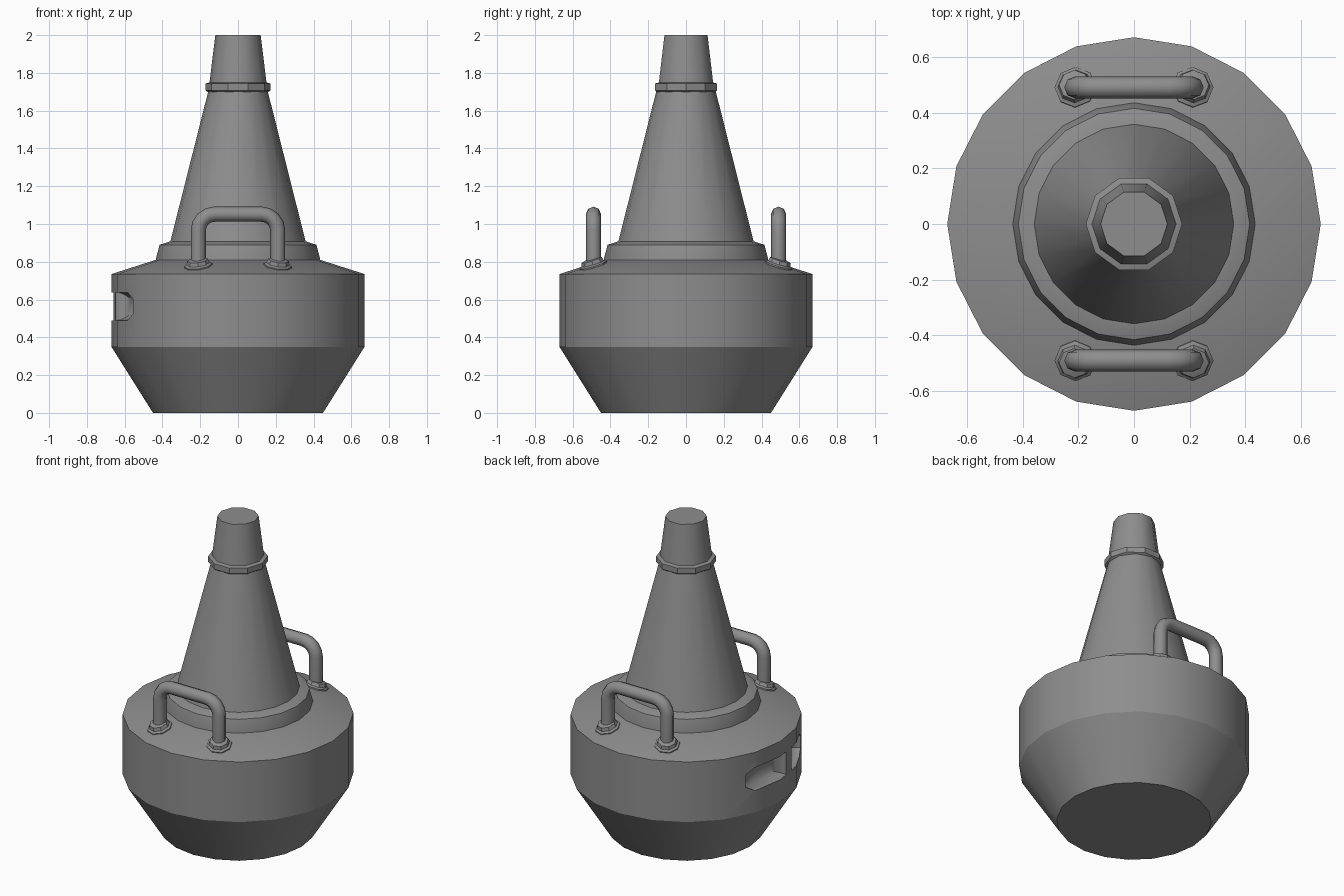
import bpy, bmesh
from math import sin, cos, pi, radians, atan2, hypot
from mathutils import Matrix

cube = bpy.data.objects.get("Cube")
if cube:
    bpy.data.objects.remove(cube, do_unlink=True)

grey = bpy.data.materials.new("painted_grey")
grey.use_nodes = True
grey.diffuse_color = (0.27, 0.27, 0.27, 1)
grey.node_tree.nodes["Principled BSDF"].inputs["Base Color"].default_value = (0.27, 0.27, 0.27, 1)


def smooth(ob, angle=30):
    bpy.ops.object.select_all(action='DESELECT')
    ob.select_set(True)
    bpy.context.view_layer.objects.active = ob
    bpy.ops.object.shade_smooth_by_angle(angle=radians(angle))


def loft(name, rings, matrix=Matrix()):
    """Skin a list of equal-length point rings and cap both ends."""
    bm = bmesh.new()
    loops = [[bm.verts.new(matrix @ Matrix.Translation(p).to_translation()) for p in ring] for ring in rings]
    n = len(loops[0])
    for a, b in zip(loops, loops[1:]):
        for i in range(n):
            j = (i + 1) % n
            bm.faces.new((a[i], a[j], b[j], b[i]))
    bm.faces.new(loops[0])
    bm.faces.new(loops[-1])
    bmesh.ops.recalc_face_normals(bm, faces=bm.faces)
    mesh = bpy.data.meshes.new(name)
    bm.to_mesh(mesh)
    bm.free()
    mesh.materials.append(grey)
    ob = bpy.data.objects.new(name, mesh)
    bpy.context.collection.objects.link(ob)
    return ob


def lathe(name, profile, sides, matrix=Matrix()):
    rings = [[(r * cos(2 * pi * i / sides), r * sin(2 * pi * i / sides), z)
              for i in range(sides)] for r, z in profile]
    return loft(name, rings, matrix)


# Float body
body = lathe("float_body", [(0.45, 0), (0.67, 0.35), (0.67, 0.735), (0.42, 0.815)], 20)


# Two bowl-shaped pockets in the side, split by an upright bar
def cut_pocket(azimuth, half, side):
    h, c = 0.074, 0.035
    outline = [(-half, -h + c), (-half + 0.06, -h), (half, -h),
               (half, h), (-half + 0.06, h), (-half, h - c)]
    levels = [(0.75, 1)] + [(0.645 - 0.065 * sin(radians(t)), cos(radians(t)))
                            for t in range(0, 80, 15)]
    rings = [[(r, side * u * s, 0.564 + v * s) for u, v in outline] for r, s in levels]
    cutter = loft("pocket_cutter", rings, Matrix.Rotation(radians(azimuth), 4, 'Z'))
    cutter.hide_render = True
    mod = body.modifiers.new("pocket", 'BOOLEAN')
    mod.operation = 'DIFFERENCE'
    mod.solver = 'EXACT'
    mod.object = cutter
    bpy.context.view_layer.objects.active = body
    bpy.ops.object.modifier_apply(modifier=mod.name)
    bpy.data.objects.remove(cutter, do_unlink=True)


cut_pocket(171.5, 0.173, 1)
cut_pocket(202.8, 0.120, -1)
smooth(body)

# Collar and tapered tower
smooth(lathe("tower_collar", [(0.435, 0.79), (0.435, 0.815), (0.415, 0.89), (0.36, 0.908)], 20))
smooth(lathe("tower_cone", [(0.36, 0.90), (0.153, 1.72)], 20))

# Neck ring and top stub
smooth(lathe("neck_ring", [(0.155, 1.695), (0.173, 1.708), (0.173, 1.743), (0.15, 1.75)], 10))
smooth(lathe("top_stub", [(0.152, 1.74), (0.12, 2.0)], 10), 40)


# Lifting handles with stepped feet that follow the sloping deck
def handle(name, y):
    x, top, bend = 0.21, 1.052, 0.085
    arc = [(x - bend + bend * cos(a), top - bend + bend * sin(a))
           for a in (i * pi / 8 for i in range(5))]
    half = [(x, 0.75)] + arc
    path = half + [(-px, pz) for px, pz in reversed(half)]
    curve = bpy.data.curves.new(name, 'CURVE')
    curve.dimensions = '3D'
    curve.bevel_depth = 0.04
    curve.bevel_resolution = 2
    curve.use_fill_caps = True
    spline = curve.splines.new('POLY')
    spline.points.add(len(path) - 1)
    for point, (px, pz) in zip(spline.points, path):
        point.co = (px, y, pz, 1)
    curve.materials.append(grey)
    ob = bpy.data.objects.new(name, curve)
    bpy.context.collection.objects.link(ob)
    bpy.ops.object.select_all(action='DESELECT')
    ob.select_set(True)
    bpy.context.view_layer.objects.active = ob
    bpy.ops.object.convert(target='MESH')
    smooth(bpy.context.view_layer.objects.active, 50)
    for fx, label in ((x, "left"), (-x, "right")):
        deck = 0.735 + 0.32 * (0.665 - hypot(fx, y))
        place = (Matrix.Translation((fx, y, deck)) @ Matrix.Rotation(atan2(y, fx), 4, 'Z')
                 @ Matrix.Rotation(radians(17.7), 4, 'Y') @ Matrix.Rotation(-atan2(y, fx), 4, 'Z'))
        smooth(lathe(f"{name}_{label}_foot",
                     [(0.075, -0.02), (0.075, 0.006), (0.062, 0.014), (0.055, 0.034), (0.04, 0.038)],
                     8, place))


handle("front_handle", -0.49)
handle("back_handle", 0.49)
